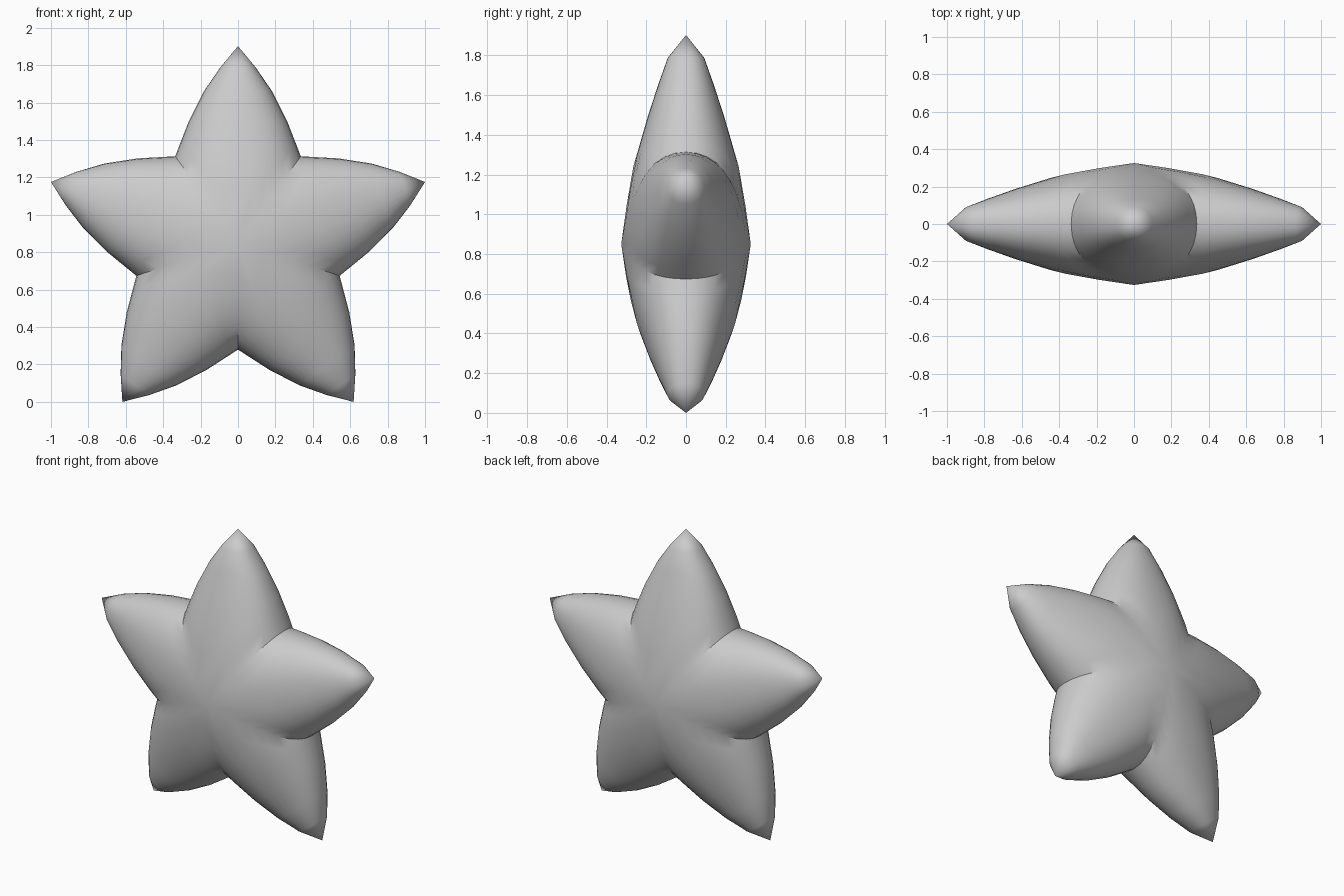
import bpy, bmesh
from math import sin, cos, tan, pi, radians, copysign

if "Cube" in bpy.data.objects:
    bpy.data.objects.remove(bpy.data.objects["Cube"])

R, ZC, SEG = 1.0515, 0.8507, 32
# Arm profile: distance from centre, half width, half depth
PROFILE = [(0, .43, .326), (.2, .41, .298), (.39, .357, .265), (.465, .335, .245),
           (.65, .263, .190), (.81, .182, .137), (.937, .095, .092), (R, 0, 0)]


def section(a):
    for (a0, w0, h0), (a1, w1, h1) in zip(PROFILE, PROFILE[1:]):
        if a <= a1:
            t = (a - a0) / (a1 - a0)
            return w0 + (w1 - w0) * t, h0 + (h1 - h0) * t
    return 0, 0


def rounded(v):
    return copysign(abs(v) ** (2 / 2.2), v) if abs(v) > 1e-6 else 0


def valley(c):
    # Where the arm's surface meets the plane shared with its neighbour
    lo, hi = 0, R
    for _ in range(40):
        m = (lo + hi) / 2
        if section(m)[0] * abs(c) > m * tan(radians(36)):
            lo = m
        else:
            hi = m
    return lo


def add_arm(bm, angle):
    rows = []
    for i in range(SEG):
        phi = 2 * pi * i / SEG
        c, s = rounded(cos(phi)), rounded(sin(phi))
        start = valley(c)
        stops = [start, start + (.65 - start) * .3, start + (.65 - start) * .6,
                 .65, .81, .937, R]
        row = []
        for a in stops:
            w, h = section(a)
            u = w * c
            row.append(bm.verts.new((a * sin(angle) + u * cos(angle), h * s,
                                     ZC + a * cos(angle) - u * sin(angle))))
        rows.append(row)
    for i in range(SEG):
        p, q = rows[i], rows[(i + 1) % SEG]
        for j in range(len(p) - 1):
            bm.faces.new((p[j], q[j], q[j + 1], p[j + 1]))


# Puffy five-armed star, arms welded along the valleys
bm = bmesh.new()
for k in range(5):
    add_arm(bm, 2 * pi * k / 5)
bmesh.ops.remove_doubles(bm, verts=bm.verts, dist=1e-4)
bmesh.ops.recalc_face_normals(bm, faces=bm.faces)
mesh = bpy.data.meshes.new("puffy_star")
bm.to_mesh(mesh)
bm.free()
star = bpy.data.objects.new("puffy_star", mesh)
bpy.context.collection.objects.link(star)
bpy.context.view_layer.objects.active = star
star.select_set(True)
bpy.ops.object.shade_smooth_by_angle(angle=radians(40))
